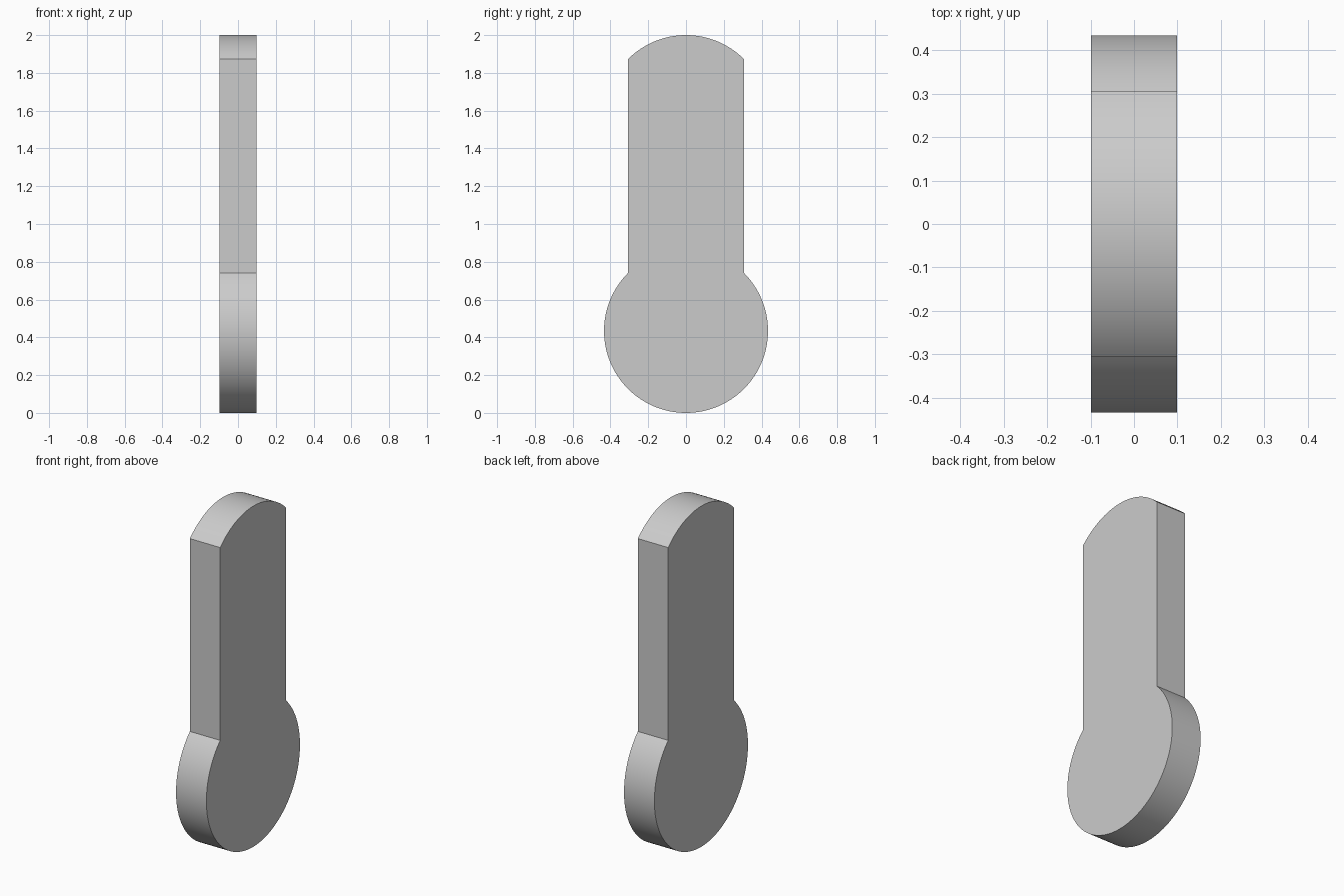
import bpy, bmesh
from math import sin, cos, asin, pi, radians

if "Cube" in bpy.data.objects:
    bpy.data.objects.remove(bpy.data.objects["Cube"])

R = 0.434        # radius of the round foot and of the curved top
HALF_W = 0.306   # half width of the bar
HALF_T = 0.0985  # half thickness
a = asin(HALF_W / R)


def arc(cz, start, end, steps):
    """Points on a circle in the y-z plane, angle measured from +z towards +y."""
    angles = [start + (end - start) * i / steps for i in range(steps + 1)]
    return [(R * sin(t), cz + R * cos(t)) for t in angles]


# Keyhole outline: curved top, then round foot; the straight bar sides join them
outline = arc(2 - R, -a, a, 32) + arc(R, a, 2 * pi - a, 96)

# Extrude the outline into a flat plate
bm = bmesh.new()
face = bm.faces.new([bm.verts.new((-HALF_T, y, z)) for y, z in outline])
ext = bmesh.ops.extrude_face_region(bm, geom=[face])
moved = [v for v in ext["geom"] if isinstance(v, bmesh.types.BMVert)]
bmesh.ops.translate(bm, verts=moved, vec=(2 * HALF_T, 0, 0))
bmesh.ops.recalc_face_normals(bm, faces=bm.faces)

mesh = bpy.data.meshes.new("keyhole_plate")
bm.to_mesh(mesh)
bm.free()
plate = bpy.data.objects.new("keyhole_plate", mesh)
bpy.context.collection.objects.link(plate)

# Smooth the curved rims and keep the corners sharp
bpy.context.view_layer.objects.active = plate
plate.select_set(True)
bpy.ops.object.shade_smooth_by_angle(angle=radians(30))
